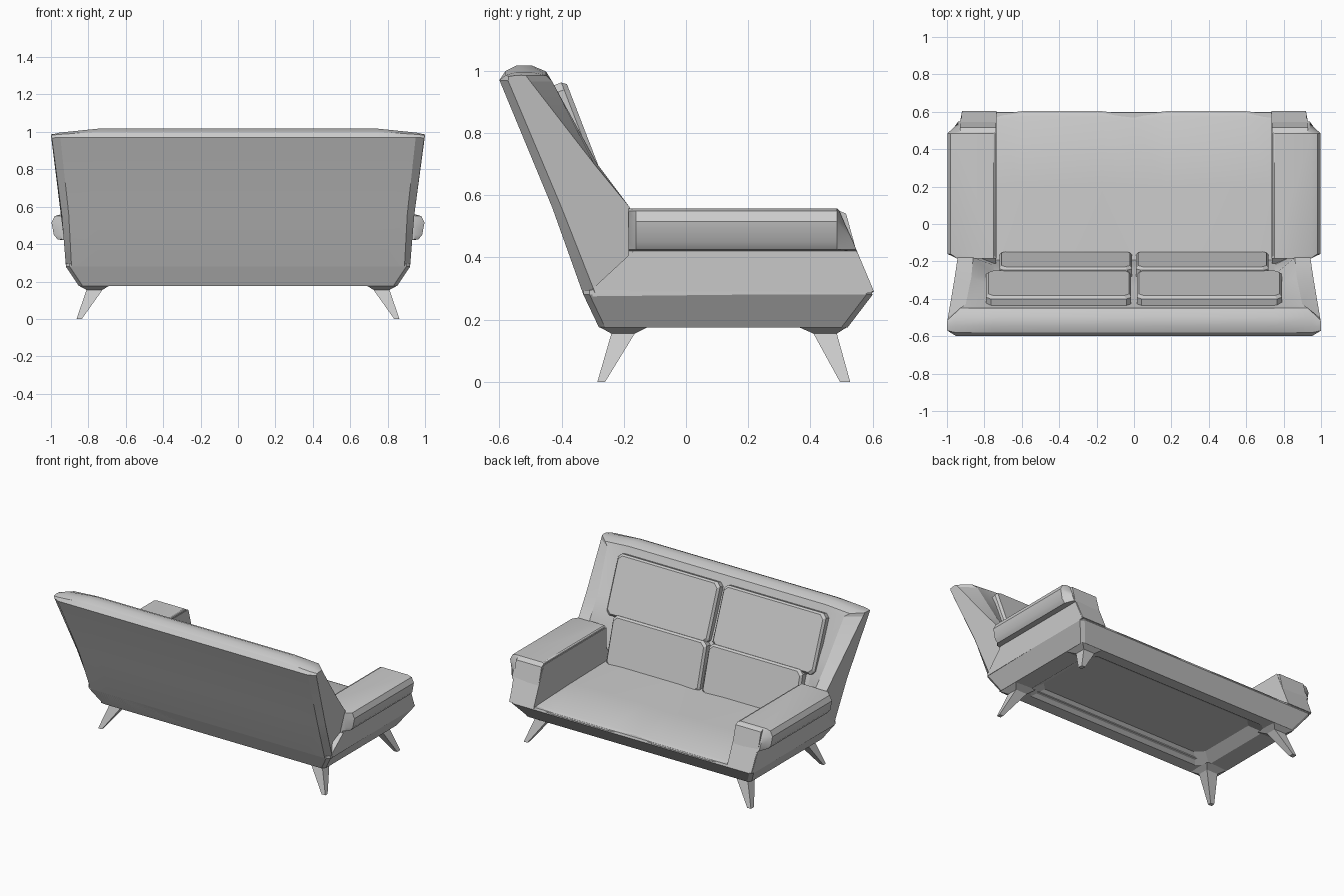
import bpy, bmesh, math
from mathutils import Vector

if "Cube" in bpy.data.objects:
    bpy.data.objects.remove(bpy.data.objects["Cube"])


def loft(name, rings, smooth=None):
    """Skin closed rings of equal length, capped at both ends."""
    bm = bmesh.new()
    rows = [[bm.verts.new(p) for p in r] for r in rings]
    n = len(rows[0])
    for a, b in zip(rows, rows[1:]):
        for i in range(n):
            j = (i + 1) % n
            bm.faces.new((a[i], a[j], b[j], b[i]))
    bm.faces.new(rows[0][::-1])
    bm.faces.new(rows[-1])
    bmesh.ops.recalc_face_normals(bm, faces=bm.faces)
    me = bpy.data.meshes.new(name)
    bm.to_mesh(me)
    bm.free()
    ob = bpy.data.objects.new(name, me)
    bpy.context.collection.objects.link(ob)
    if smooth:
        bpy.ops.object.select_all(action='DESELECT')
        ob.select_set(True)
        bpy.context.view_layer.objects.active = ob
        bpy.ops.object.shade_smooth_by_angle(angle=math.radians(smooth))
    return ob


def rect(x0, x1, y0, y1, z, c=0.0):
    """Horizontal rectangle with corners cut by c."""
    if not c:
        return [(x0, y0, z), (x1, y0, z), (x1, y1, z), (x0, y1, z)]
    return [(x0 + c, y0, z), (x1 - c, y0, z), (x1, y0 + c, z), (x1, y1 - c, z),
            (x1 - c, y1, z), (x0 + c, y1, z), (x0, y1 - c, z), (x0, y0 + c, z)]


# base frame: flared sides, shallow sloped recess underneath
loft("base_frame", [
    rect(-.65, .65, -.14, .37, .225, .05),
    rect(-.72, .72, -.20, .44, .178, .06),
    rect(-.85, .85, -.28, .52, .175, .02),
    rect(-.92, .92, -.33, .60, .28, .02),
    rect(-.92, .92, -.33, .595, .295, .02)])

# backrest: y, z, half width of the flat part, then end y, z, half width
back = [(-.28, .175, .83, -.262, .175, .85),
        (-.33, .28, .89, -.29, .28, .92),
        (-.43, .56, .905, -.40, .56, .943),
        (-.60, .97, .95, -.572, .968, .995),
        (-.58, 1.0, .955, -.57, .982, 1.0),
        (-.545, 1.017, .955, -.55, .985, 1.0),
        (-.495, 1.017, .95, -.53, .986, 1.0),
        (-.45, .998, .93, -.515, .985, .998),
        (-.43, .965, .90, -.50, .965, .995),
        (-.285, .70, .87, -.295, .70, .96),
        (-.18, .56, .86, -.18, .56, .943),
        (-.165, .42, .86, -.165, .42, .93),
        (-.16, .20, .82, -.16, .20, .86)]
# the middle of the front face is sunk behind the cushions
sunk = {.965: .012, .70: .05, .56: .09, .42: .055}
rings = []
for s in (-1, 1):
    end = [(s * xe, ye, ze) for y, z, x, ye, ze, xe in back]
    flat = [(s * x, y, z - max(0, z - .97) * .45) for y, z, x, ye, ze, xe in back]
    mid = [(s * .75, y - (sunk.get(z, 0) if y > -.43 or z == .965 else 0), z)
           for y, z, x, ye, ze, xe in back]
    rings += [end, flat, mid] if s < 0 else [mid, flat, end]
loft("backrest", rings, 25)

# seat cushion with two soft front bulges
seat = []
for x, f, d in ((-.745, .585, -.008), (-.6, .603, 0), (-.17, .603, 0), (0, .583, -.006),
                (.17, .603, 0), (.6, .603, 0), (.745, .585, -.008)):
    seat.append([(x, -.2, .24), (x, f - .08, .24), (x, f - .02, .275), (x, f, .29),
                 (x, f - .03, .306 + d), (x, .2, .318 + d), (x, -.2, .325 + d)])
loft("seat_cushion", seat, 30)


def cushion(name, x0, x1, low, high, thick):
    """Slab with cut corners; low and high are (y, z) ends of its front face."""
    a, b = Vector((0, *low)), Vector((0, *high))
    up = (b - a).normalized()
    nrm = Vector((0, up.z, -up.y))
    h = (b - a).length
    out = []
    for off, ins in ((-thick, 0), (-.015, 0), (0, .012)):
        c = .025
        l, r, t, m = x0 + ins, x1 - ins, h - ins, ins
        uv = [(l + c, m), (r - c, m), (r, m + c), (r, t - c),
              (r - c, t), (l + c, t), (l, t - c), (l, m + c)]
        out.append([Vector((u, 0, 0)) + a + up * v + nrm * off for u, v in uv])
    loft(name, out)


# arms, back cushions and legs on both sides
arm = [(.735, .29), (.735, .545), (.75, .558), (.95, .558), (.98, .55), (.997, .515),
       (.985, .45), (.965, .425), (.925, .42), (.92, .29)]
for s, side in ((-1, "left"), (1, "right")):
    # arm core with sloped front
    core = [(-.30, .275), (.60, .285), (.548, .42), (.515, .54), (.49, .552),
            (-.17, .552), (-.17, .42), (-.30, .30)]
    loft("arm_core_" + side, [[(s * .737, y, z) for y, z in core],
                              [(s * (.92 + .01 * (z > .4)), y, z) for y, z in core]])
    # overhanging arm pad, pulled in at its ends
    pad = [[(s * min(x, k), y, z) for x, z in arm]
           for y, k in ((-.185, .945), (-.16, 1), (.485, 1))]
    pad.append([(s * min(x, .93 + .01 * (x > .95)), .485 + (.575 - z) * .42, z - .006 * (z > .5))
                for x, z in arm])
    loft("arm_pad_" + side, pad, 35)

    lo, hi = sorted((s * .01, s * .72))
    cushion("lower_back_cushion_" + side, lo, hi, (-.143, .30), (-.232, .62), .10)
    lo, hi = sorted((s * .015, s * .79))
    cushion("upper_back_cushion_" + side, lo, hi, (-.245, .60), (-.387, .968), .09 if s else 0)

    # splayed tapered legs with mounting plates
    for part, y0, y1, f0, f1, p0, p1 in (
            ("rear", -.24, -.165, -.285, -.26, -.28, -.12),
            ("front", .41, .485, .495, .528, .36, .52)):
        loft(part + "_leg_" + side, [
            rect(s * .835, s * .863, f0, f1, 0),
            rect(s * .725, s * .81, y0, y1, .155),
            rect(s * .69, s * .85, p0, p1, .177)])
